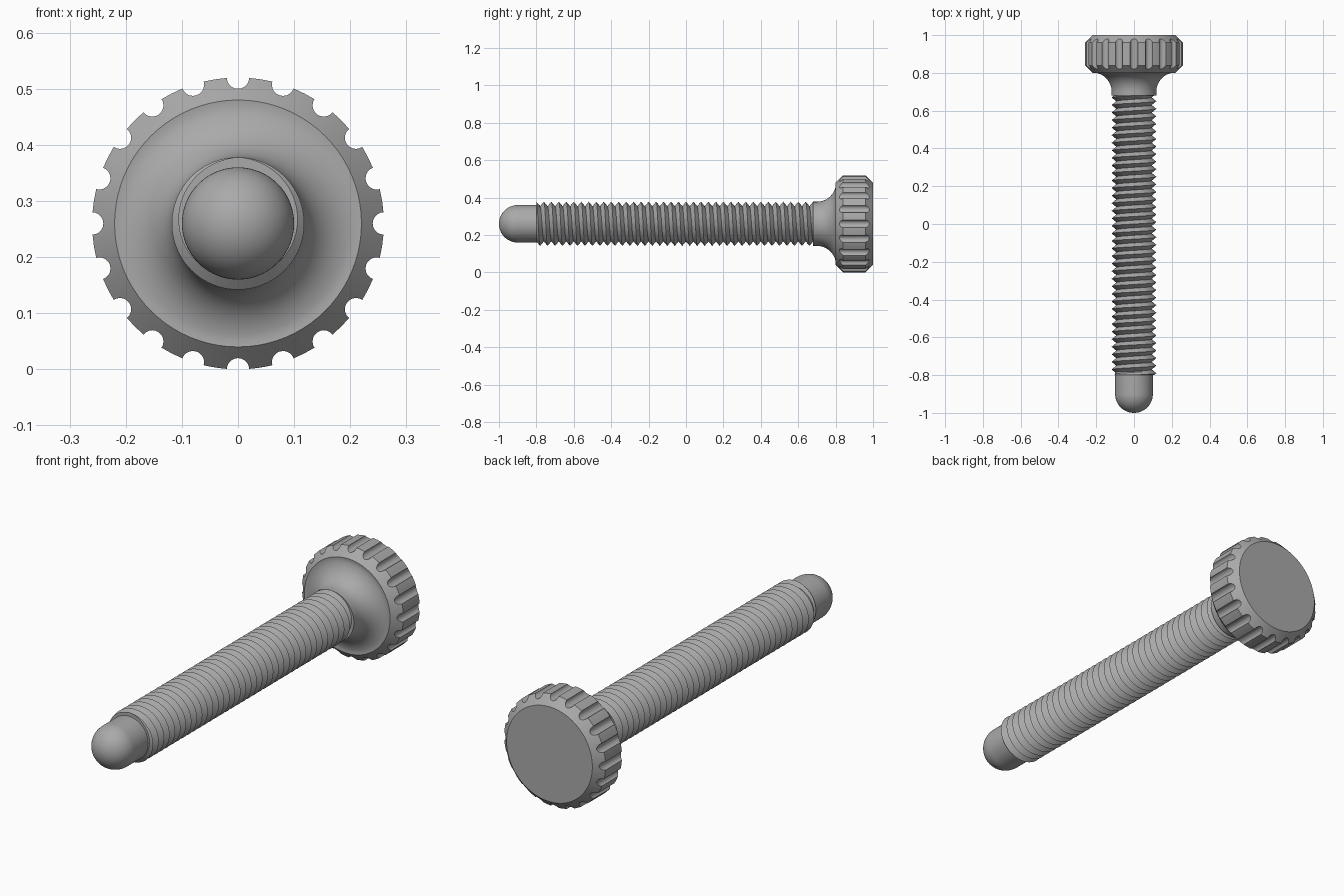
import bpy, bmesh, math
from mathutils import Matrix, Vector

old = bpy.data.objects.get("Cube")
if old:
    bpy.data.objects.remove(old, do_unlink=True)

AXIS_Z = 0.26
SEGMENTS = 80
THREAD_START, THREAD_END = -0.8, 0.68
PITCH = 0.04
CREST, ROOT = 0.118, 0.094

steel = bpy.data.materials.new("grey steel")
steel.use_nodes = True
grey = (0.4, 0.4, 0.4, 1)
steel.diffuse_color = grey
steel.node_tree.nodes["Principled BSDF"].inputs["Base Color"].default_value = grey


def finish(name, bm):
    """Turn a bmesh into a named object lying on the screw axis."""
    bmesh.ops.remove_doubles(bm, verts=bm.verts, dist=1e-5)
    bmesh.ops.recalc_face_normals(bm, faces=bm.faces)
    mesh = bpy.data.meshes.new(name)
    bm.to_mesh(mesh)
    bm.free()
    mesh.materials.append(steel)
    obj = bpy.data.objects.new(name, mesh)
    obj.location.z = AXIS_Z
    bpy.context.collection.objects.link(obj)
    return obj


def lathe(name, profile):
    """Revolve (radius, y) points around the y axis."""
    bm = bmesh.new()
    verts = [bm.verts.new((r, y, 0)) for r, y in profile]
    edges = [bm.edges.new(pair) for pair in zip(verts, verts[1:])]
    bmesh.ops.spin(bm, geom=verts + edges, cent=(0, 0, 0), axis=(0, 1, 0),
                   angle=math.tau, steps=SEGMENTS, use_merge=False)
    return finish(name, bm)


def arc(cx, cy, radius, start, end, steps):
    return [(cx + radius * math.cos(math.radians(start + (end - start) * i / steps)),
             cy + radius * math.sin(math.radians(start + (end - start) * i / steps)))
            for i in range(steps + 1)]


def smooth(obj):
    bpy.ops.object.select_all(action='DESELECT')
    obj.select_set(True)
    bpy.context.view_layer.objects.active = obj
    bpy.ops.object.shade_smooth_by_angle(angle=math.radians(30))


# Rounded tip
tip = lathe("rounded_tip", [(0, -0.78), (0.1, -0.78)] + arc(0, -0.9, 0.1, 0, -90, 16))

# Chamfered thumb head with flared neck
head = lathe("knurled_head",
             [(0, 0.68), (CREST, 0.68)] + arc(0.22, 0.7, 0.102, 180, 90, 14)[:-1]
             + [(0.22, 0.8), (0.26, 0.84), (0.26, 0.96), (0.22, 1), (0, 1)])

# Grip grooves around the head
bm = bmesh.new()
for i in range(20):
    turn = Matrix.Rotation(math.tau * i / 20, 4, 'Y')
    place = turn @ Matrix.Translation((0, 0.9, 0.26)) @ Matrix.Rotation(math.pi / 2, 4, 'X')
    bmesh.ops.create_cone(bm, cap_ends=True, segments=20, radius1=0.02, radius2=0.02,
                          depth=0.3, matrix=place)
cutter = finish("groove_cutter", bm)
cutter.hide_render = True
cut = head.modifiers.new("grooves", 'BOOLEAN')
cut.operation = 'DIFFERENCE'
cut.solver = 'EXACT'
cut.object = cutter
bpy.context.view_layer.objects.active = head
bpy.ops.object.modifier_apply(modifier=cut.name)
bpy.data.objects.remove(cutter, do_unlink=True)

# Helical thread, trimmed flat at both ends
bm = bmesh.new()
rows = 2 * round((THREAD_END - THREAD_START) / PITCH) + 4
columns = []
for i in range(SEGMENTS):
    angle = math.tau * i / SEGMENTS
    shift = PITCH * i / SEGMENTS
    column = []
    for k in range(rows + 3):
        y = THREAD_START + PITCH * (k / 2 - 1.5) + shift
        y = min(max(y, THREAD_START), THREAD_END)
        phase = ((y - THREAD_START - shift) / PITCH) % 1
        r = ROOT + (CREST - ROOT) * abs(2 * phase - 1)
        column.append(bm.verts.new((r * math.sin(angle), y, r * math.cos(angle))))
    columns.append(column)
for i in range(SEGMENTS):
    lift = 2 if i == SEGMENTS - 1 else 0
    a, b = columns[i], columns[(i + 1) % SEGMENTS]
    for k in range(rows):
        bm.faces.new((a[k], a[k + 1], b[k + 1 + lift], b[k + lift]))
bmesh.ops.remove_doubles(bm, verts=bm.verts, dist=1e-5)
bmesh.ops.dissolve_degenerate(bm, edges=bm.edges, dist=1e-5)
bmesh.ops.holes_fill(bm, edges=[e for e in bm.edges if e.is_boundary], sides=0)
thread = finish("threaded_shank", bm)

for part in (tip, head, thread):
    smooth(part)
